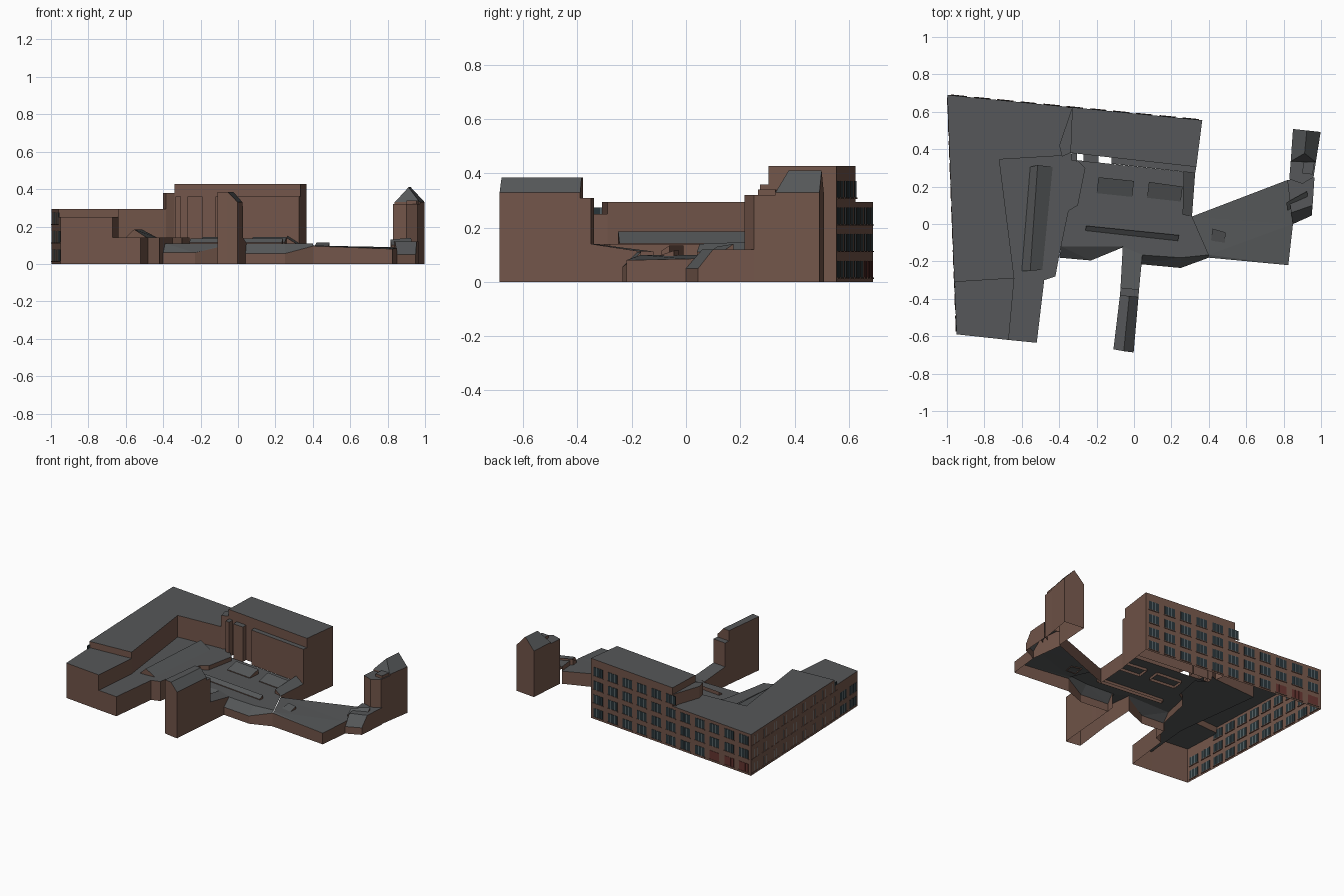
import bpy, bmesh
from mathutils import Matrix, Vector

if "Cube" in bpy.data.objects:
    bpy.data.objects.remove(bpy.data.objects["Cube"])


def mat(name, r, g, b):
    m = bpy.data.materials.new(name)
    m.diffuse_color = (r, g, b, 1)
    m.use_nodes = True
    m.node_tree.nodes["Principled BSDF"].inputs["Base Color"].default_value = m.diffuse_color
    return m


BRICK = mat("brick", .17, .092, .068)
ROOF = mat("roof_grey", .092, .097, .1)
GLASS = mat("window_glass", .022, .036, .042)
FRAME = mat("window_frame", .22, .27, .29)
RED = mat("red_shutter", .13, .035, .03)


def finish(name, bm, mats):
    me = bpy.data.meshes.new(name)
    bm.to_mesh(me)
    bm.free()
    for m in mats:
        me.materials.append(m)
    ob = bpy.data.objects.new(name, me)
    bpy.context.collection.objects.link(ob)
    return ob


def block(name, pts, z, base=0):
    """Open-bottomed block: counter-clockwise outline, roof height(s),
    and foot height of the wall on each edge (None = no wall)."""
    n = len(pts)
    zs = z if isinstance(z, (list, tuple)) else [z] * n
    bs = base if isinstance(base, (list, tuple)) else [base] * n
    bm = bmesh.new()
    top = [bm.verts.new((p[0], p[1], h)) for p, h in zip(pts, zs)]
    f = bm.faces.new(top)
    f.material_index = 1
    for i in range(n):
        if bs[i] is None:
            continue
        j = (i + 1) % n
        lo = [bm.verts.new((pts[k][0], pts[k][1], min(bs[i], zs[k]))) for k in (i, j)]
        bm.faces.new((lo[0], lo[1], top[j], top[i]))
    if len(set(zs)) > 1 and n > 4:
        bmesh.ops.triangulate(bm, faces=[f])
    return finish(name, bm, (BRICK, ROOF))


N = None
# L-shaped west wing with its lower south end
block("west_wing", [(-.998, .69), (-.961, -.31), (-.64, -.29), (-.72, .345),
                    (-.385, .365), (-.40, .42), (-.33, .624)],
      .295, [0, .25, .14, .14, N, N, 0])
block("west_wing_south_end", [(-.961, -.31), (-.948, -.59), (-.67, -.62), (-.64, -.29)],
      .25, [0, 0, .14, N])
block("west_terrace", [(-.72, .345), (-.64, -.29), (-.67, -.62), (-.52, -.635), (-.48, -.30),
                       (-.42, -.28), (-.40, -.17), (-.35, .07), (-.30, .10), (-.26, .30),
                       (-.34, .38), (-.385, .365)],
      .14, [N, N, 0, 0, 0, 0, .06, .11, .11, N, N, N])
# Tall north block and its front ledge
block("stair_step", [(-.40, .42), (-.385, .36), (-.34, .38), (-.33, .624)],
      .378, [.14, .14, N, 0 and N or .295])
block("step_back_wall", [(-.325, .6235), (-.33, .624), (-.40, .42)], .378, [0, .295, N])
block("tall_block", [(-.34, .38), (.333, .305), (.365, .555), (-.33, .624)],
      .427, [.11, 0, 0, .295])
block("tall_block_ledge", [(-.12, .322), (.327, .272), (.333, .305), (-.12, .356)],
      .36, [.11, 0, N, .11])
for i, (a, b) in enumerate([(-.335, -.305), (-.27, -.19)]):
    y = .38 - (a + .34) * .112
    block(f"pilaster_{i}", [(a, y - .04), (b, y - .045), (b, y), (a, y)], .36, [.11, .11, N, .11])

# Courtyard roof with sloping eaves
block("courtyard_roof", [(-.39, -.12), (-.06, -.12), (.03, -.165), (.25, -.18), (.40, -.165),
                         (.31, .04), (.327, .272), (-.34, .345), (-.26, .30), (-.30, .10),
                         (-.35, .07)],
      .11, [N, N, N, N, N, 0, N, N, N, N, N])
block("eave_west", [(-.40, -.18), (-.23, -.195), (-.06, -.125), (-.06, -.12), (-.39, -.12)],
      [.06, .06, .1, .11, .11], [0, 0, N, N, N])
block("eave_east", [(.035, -.215), (.25, -.235), (.40, -.18), (.40, -.165), (.25, -.18), (.03, -.165)],
      [.055, .055, .095, .11, .11, .11], [0, 0, N, N, N, N])
block("lean_to_slope", [(.26, .05), (.31, .04), (.327, .272), (.265, .279)],
      [.14, .11, .11, .15], [.11, N, N, .11])


def skylight(name, pts, lo, hi):
    """Mono-pitch rooflight, high on its back edge."""
    block(name, pts, [lo, lo, hi, hi], .09)


skylight("skylight_left", [(-.20, .165), (-.01, .145), (0, .23), (-.19, .25)], .115, .145)
skylight("skylight_right", [(.07, .14), (.25, .12), (.26, .20), (.08, .225)], .115, .145)
skylight("skylight_strip", [(-.26, -.035), (.235, -.09), (.24, -.06), (-.255, -.01)], .115, .135)
skylight("skylight_east", [(.41, -.10), (.485, -.105), (.49, -.045), (.42, -.025)], .095, .115)
# Long ridged rooflight on the west terrace
block("ridge_light_west_slope", [(-.60, -.25), (-.555, -.25), (-.515, .315), (-.555, .305)],
      [.142, .185, .185, .142], [.14, N, .14, N])
block("ridge_light_east_slope", [(-.555, -.25), (-.49, -.245), (-.435, .305), (-.515, .315)],
      [.185, .142, .142, .185], [.14, N, .14, N])

# Thin south block with connector
block("south_block_top", [(-.11, -.67), (-.055, -.68), (-.025, -.385), (-.075, -.38)],
      .385, [0, N, .1, 0])
block("south_block_slope", [(-.055, -.68), (-.002, -.687), (.024, -.39), (-.025, -.385)],
      [.385, .33, .33, .385], [0, 0, .1, N])
block("south_block_step", [(-.075, -.38), (.024, -.39), (.027, -.35), (-.072, -.34)],
      .31, [N, 0, .1, 0])
block("south_connector", [(-.072, -.34), (.027, -.35), (.045, -.165), (-.06, -.12)],
      [.14, .14, .112, .112], [N, 0, N, 0])

# Low east wing
block("east_wing", [(.40, -.18), (.825, -.22), (.85, 0), (.82, .235), (.31, .04), (.40, -.165)],
      [.095, .08, .085, .09, .1, .1], [0, 0, .0, 0, N, N])
block("east_end", [(.85, .0), (.95, .045), (.955, .10), (.84, .06)],
      [.05, .05, .12, .12], [0, 0, N, .085])
block("east_end_roof", [(.84, .06), (.955, .10), (.965, .25), (.82, .235)],
      .12, [N, 0, N, .085])
block("east_end_hatch", [(.82, .07), (.93, .14), (.925, .175), (.815, .115)],
      [.10, .115, .14, .13], .085)
# East tower: flat front step and hipped gable
block("tower_front", [(.83, .24), (.90, .215), (.96, .25), (.972, .33), (.838, .335)],
      [.32] * 5, [.1, .1, 0, N, 0])
block("tower_parapet", [(.90, .27), (.955, .265), (.965, .33), (.905, .333)], .34, .31)


def tower():
    bm = bmesh.new()
    a, b, c, d = [Vector(p) for p in ((.838, .335, .33), (.972, .33, .33), (.998, .492, .33), (.85, .508, .33))]
    r0, r1 = Vector((.912, .378, .41)), Vector((.924, .5, .41))

    def face(pts, m):
        bm.faces.new([bm.verts.new(p) for p in pts]).material_index = m

    def ground(p, h=0):
        return Vector((p.x, p.y, h))
    face((ground(a, .3), ground(b, .3), b, a), 0)
    face((ground(b), ground(c), c, b), 0)
    face((ground(c), ground(d), d, r1, c), 0)
    face((ground(d), ground(a), a, d), 0)
    face((a, b, r0), 1)
    face((b, c, r1, r0), 1)
    face((d, a, r0, r1), 1)
    finish("tower", bm, (BRICK, ROOF))


tower()


# Street facades: rows of framed windows
def facade(name, p0, p1, cols, rows, reds=()):
    """Windows from p0 to p1, outer side on the right; rows(t) = floors at t."""
    p0, p1 = Vector((*p0, 0)), Vector((*p1, 0))
    u = (p1 - p0).normalized()
    out = Vector((u.y, -u.x, 0))
    bm = bmesh.new()

    def box(c, w, h, d, m):
        M = Matrix((u, out, (0, 0, 1))).transposed().to_4x4()
        M.translation = c
        M = M @ Matrix.Diagonal((w, d, h, 1))
        vs = bmesh.ops.create_cube(bm, size=1, matrix=M)["verts"]
        for f in {f for v in vs for f in v.link_faces}:
            f.material_index = m
    for i in range(cols):
        c = p0.lerp(p1, (i + .5) / cols)
        for r in range(rows(i)):
            q = c + Vector((0, 0, .047 + .098 * r))
            red = r == 0 and i in reds
            box(q, .08, .062, .004, 2 if red else 0)
            for s in (-1, 1):
                box(q + u * s * .014, .004, .062, .007, 2 if red else 1)
            box(q - Vector((0, 0, .033)), .088, .005, .009, 3)
    finish(name, bm, (GLASS, FRAME, RED, BRICK))


facade("north_windows", (.365, .555), (-.998, .69), 11, lambda i: 4 if i < 6 else 3, (8, 9, 10))
facade("west_windows", (-.996, .69), (-.948, -.59), 11, lambda i: 3 if i < 9 else 2)
